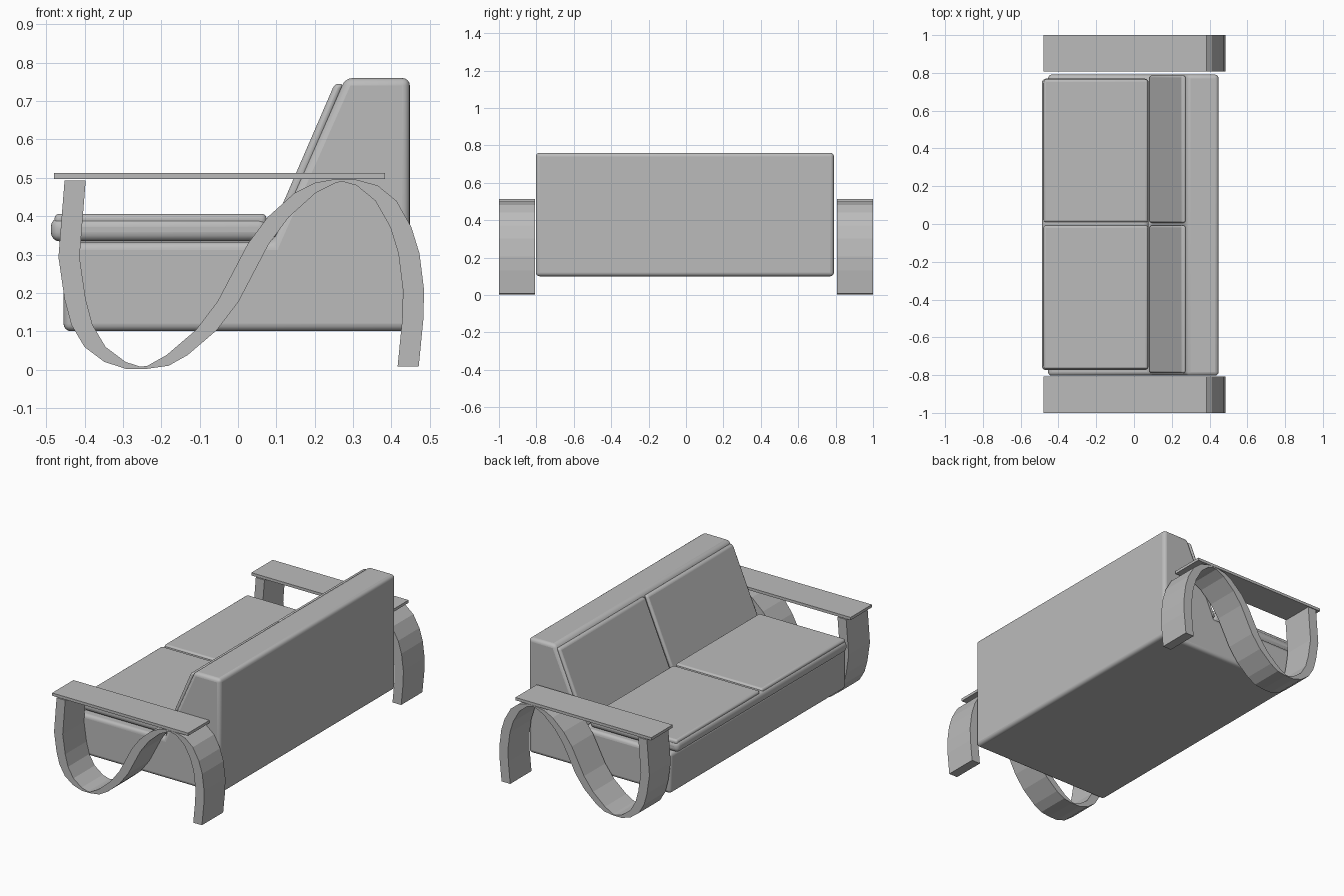
import bpy
import bmesh
import math

cube = bpy.data.objects.get("Cube")
if cube:
    bpy.data.objects.remove(cube, do_unlink=True)

grey = bpy.data.materials.new("warm_grey")
grey.use_nodes = True
COLOUR = (0.5, 0.5, 0.5, 1)
grey.diffuse_color = COLOUR
grey.node_tree.nodes["Principled BSDF"].inputs["Base Color"].default_value = COLOUR


def prism(name, outlines, y0, y1, bevel=0):
    """Extrude one or more x-z outlines from y0 to y1, with optional rounded edges."""
    bm = bmesh.new()
    for outline in outlines:
        ends = [[bm.verts.new((x, y, z)) for x, z in outline] for y in (y0, y1)]
        for ring in ends:
            bm.faces.new(ring)
        n = len(outline)
        for i in range(n):
            j = (i + 1) % n
            bm.faces.new((ends[0][i], ends[0][j], ends[1][j], ends[1][i]))
    bmesh.ops.recalc_face_normals(bm, faces=bm.faces)
    mesh = bpy.data.meshes.new(name)
    bm.to_mesh(mesh)
    bm.free()
    mesh.materials.append(grey)
    obj = bpy.data.objects.new(name, mesh)
    bpy.context.collection.objects.link(obj)
    if bevel:
        mod = obj.modifiers.new("rounded_edges", "BEVEL")
        mod.width = bevel
        mod.segments = 4
        mod.limit_method = "ANGLE"
        bpy.ops.object.select_all(action="DESELECT")
        obj.select_set(True)
        bpy.context.view_layer.objects.active = obj
        bpy.ops.object.shade_smooth_by_angle(angle=math.radians(40))
    return obj


def rect(x0, x1, z0, z1):
    return [(x0, z0), (x1, z0), (x1, z1), (x0, z1)]


# Sofa body: low base with a sloped back rest
body = [(-0.455, 0.1), (0.448, 0.1), (0.448, 0.76), (0.28, 0.76), (0.09, 0.332), (-0.455, 0.332)]
prism("sofa_body", [body], -0.803, 0.791, 0.02)

# Long seat cushion with a rounded front
prism("seat_cushion", [rect(-0.488, 0.078, 0.334, 0.396)], -0.774, 0.77, 0.024)

# Seat pads and back pads, one pair on each side
back_pad = [(0.079, 0.345), (0.252, 0.745), (0.276, 0.745), (0.11, 0.345)]
for side, y0, y1 in (("left", 0.01, 0.765), ("right", -0.768, -0.008)):
    prism("seat_pad_" + side, [rect(-0.478, 0.074, 0.375, 0.406)], y0, y1, 0.012)
for side, y0, y1 in (("left", 0.006, 0.786), ("right", -0.79, -0.008)):
    prism("back_pad_" + side, [back_pad], y0, y1, 0.012)

# Wavy arm support: each run is swept sideways to give it thickness
THICK = 0.055
front_run = [(-0.452, 0.493), (-0.468, 0.293), (-0.452, 0.183), (-0.434, 0.116),
             (-0.4, 0.059), (-0.348, 0.02), (-0.292, 0.002)]
rising_run = [(-0.292, 0.002), (-0.236, 0.01), (-0.186, 0.038), (-0.11, 0.103),
              (-0.053, 0.178), (0.025, 0.327), (0.077, 0.397), (0.147, 0.46),
              (0.2, 0.487), (0.25, 0.496)]
rear_run = [(0.25, 0.496), (0.309, 0.48), (0.358, 0.44), (0.397, 0.371), (0.418, 0.303),
            (0.43, 0.207), (0.428, 0.13), (0.416, 0.008)]
ribbon = [run + [(x + THICK, z) for x, z in reversed(run)]
          for run in (front_run, rising_run, rear_run)]

# Arms: support plus flat arm board, at both ends
for side, y0, y1 in (("left", 0.807, 1), ("right", -1, -0.807)):
    prism("arm_support_" + side, ribbon, y0, y1)
    prism("arm_board_" + side, [rect(-0.48, 0.383, 0.497, 0.513)], y0, y1)
